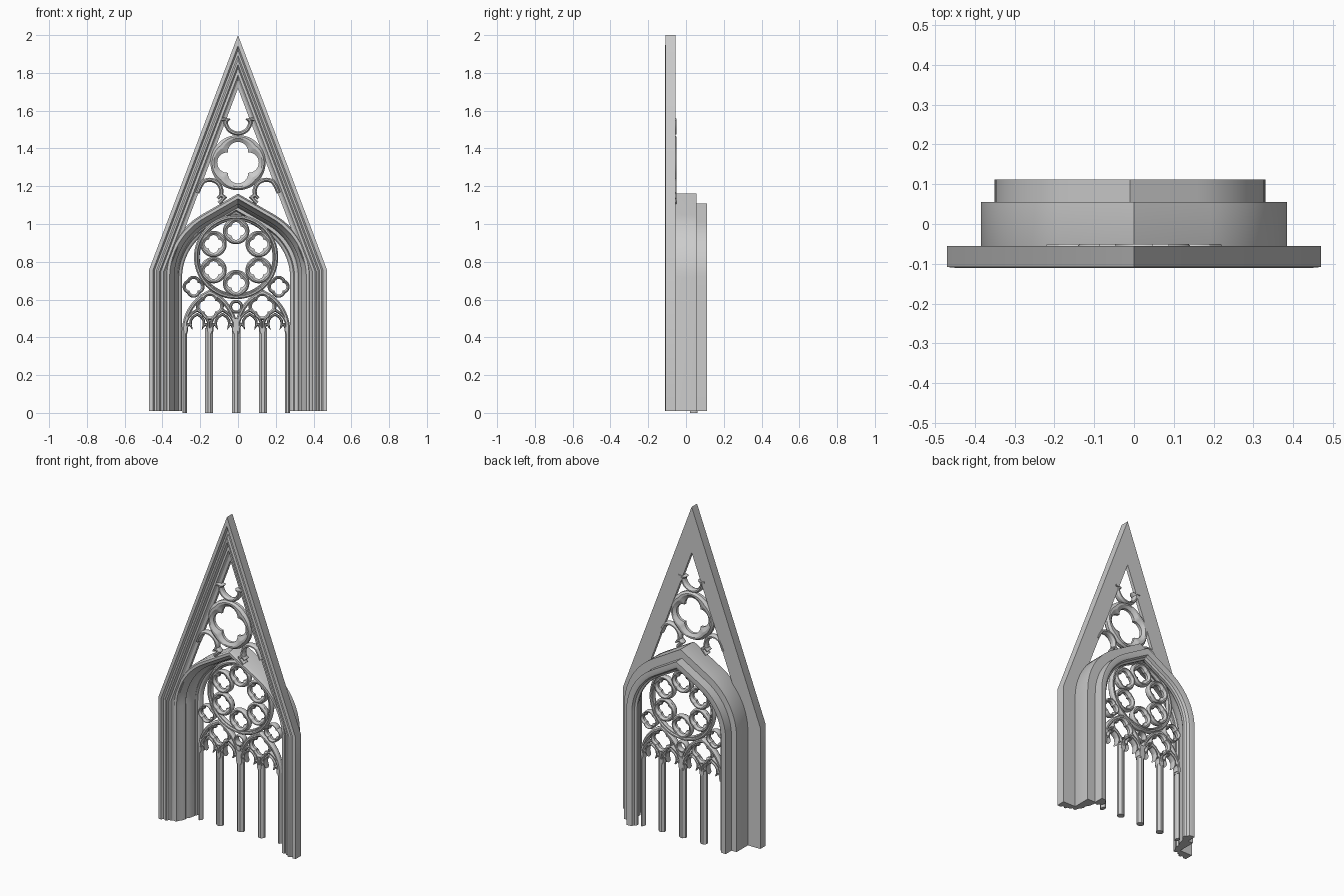
import bpy, bmesh
from math import sin, cos, pi, sqrt, radians
from mathutils import Vector

if "Cube" in bpy.data.objects:
    bpy.data.objects.remove(bpy.data.objects["Cube"])

CX = -0.01          # the inner tracery sits slightly off centre
YF, YB = 0.022, 0.062


def loft(name, rows, closed=False):
    """Skin closed sections (rows) one after another."""
    bm = bmesh.new()
    vs = [[bm.verts.new(p) for p in row] for row in rows]
    n, m = len(vs), len(vs[0])
    for i in range(n if closed else n - 1):
        a, b = vs[i], vs[(i + 1) % n]
        for j in range(m):
            k = (j + 1) % m
            bm.faces.new((a[j], a[k], b[k], b[j]))
    if not closed:
        bm.faces.new(vs[0])
        bm.faces.new(vs[-1])
    bmesh.ops.recalc_face_normals(bm, faces=bm.faces)
    me = bpy.data.meshes.new(name)
    bm.to_mesh(me)
    bm.free()
    ob = bpy.data.objects.new(name, me)
    bpy.context.collection.objects.link(ob)
    bpy.ops.object.select_all(action='DESELECT')
    ob.select_set(True)
    bpy.context.view_layer.objects.active = ob
    bpy.ops.object.shade_smooth_by_angle(angle=radians(25))
    return ob


def section(w, yf=YF, yb=YB):
    """Chamfered tracery bar section: (sideways offset, y)."""
    c = (yb - yf) * 0.32
    return [(-w, yb - c), (-w, yf + c), (-w * .35, yf), (w * .35, yf),
            (w, yf + c), (w, yb - c), (w * .35, yb), (-w * .35, yb)]


def bar(name, pts, sec, closed=False):
    """Sweep a section along a path of (x, z) points with mitred corners."""
    P = [Vector(p) for p in pts]
    n, rows = len(P), []
    for i, p in enumerate(P):
        d0 = (p - P[i - 1]) if (i or closed) else P[1] - p
        d1 = (P[(i + 1) % n] - p) if (i < n - 1 or closed) else d0
        n0 = Vector((-d0.y, d0.x)).normalized()
        n1 = Vector((-d1.y, d1.x)).normalized()
        nn = (n0 + n1).normalized()
        nn /= max(nn.dot(n0), 0.6)
        rows.append([(p.x + nn.x * o, y, p.y + nn.y * o) for o, y in sec])
    return loft(name, rows, closed)


def arc(cx, cz, r, a0, a1, n=14):
    return [(cx + r * cos(radians(a0 + (a1 - a0) * i / n)),
             cz + r * sin(radians(a0 + (a1 - a0) * i / n))) for i in range(n + 1)]


def foil_r(t, n, a, d):
    """Polar radius of n overlapping lobes, one of them pointing up."""
    f = (t - pi / 2 + pi / n) % (2 * pi / n) - pi / n
    return d * cos(f) + sqrt(max(a * a - (d * sin(f)) ** 2, 0))


def foil(name, cx, cz, R, a, d, n=4, yf=YF, yb=YB, lobed=0):
    """Ring pierced by a foil; the outside is round, or lobed by the given width."""
    c, rows, N = (yb - yf) * .3, [], 64
    for i in range(N):
        t = 2 * pi * i / N
        h = foil_r(t, n, a, d)
        o = foil_r(t, n, a + lobed, d) if lobed else R
        prof = [(o, yb - c), (o, yf + c), (o - (o - h) * .25, yf), (o - (o - h) * .5, yf),
                (h, yf + c), (h, yb - c), (o - (o - h) * .5, yb), (o - (o - h) * .25, yb)]
        rows.append([(cx + r * cos(t), y, cz + r * sin(t)) for r, y in prof])
    return loft(name, rows, True)


# Gable frame: moulded jambs rising to the steep point
gable = [(0, -.055), (0, -.108), (.02, -.11), (.028, -.098), (.038, -.098), (.046, -.107),
         (.055, -.107), (.062, -.09), (.075, -.093), (.085, -.08), (.1, -.075), (.1, -.055)]
stations = [lambda d, s=s, k=k: (s * (.47 - d), .01 if k else .76 - .183 * d)
            for s, k in ((-1, 1), (-1, 0))]
stations += [lambda d: (0, 2 - 2.821 * d)]
stations += [lambda d, k=k: (.47 - d, .01 if k else .76 - .183 * d) for k in (0, 1)]
loft("gable_frame", [[(f(d)[0], y, f(d)[1]) for d, y in gable] for f in stations])


# Arch orders: round shoulders running straight to a blunt point
def arch_order(name, prof, cx=0, cz=.716):
    rows = [[(cx - r, y, .01) for r, y in prof]]
    left = [180 - 60 * i / 14 for i in range(15)]
    for a in left:
        rows.append([(cx + r * cos(radians(a)), y, cz + r * sin(radians(a))) for r, y in prof])
    rows.append([(cx, y, cz + r / sin(radians(60))) for r, y in prof])
    rows += [[(2 * cx - x, y, z) for x, y, z in row] for row in rows[-2::-1]]
    return loft(name, rows)


arch_order("outer_arch_order", [
    (.385, .055), (.385, -.065), (.377, -.085), (.362, -.085), (.354, -.062), (.345, -.05),
    (.337, -.03), (.343, -.02), (.33, 0), (.325, .02), (.318, .055)])
arch_order("inner_arch_order", [
    (.34, .112), (.34, .05), (.322, .04), (.31, .04), (.304, .055), (.294, .06),
    (.286, .072), (.286, .085), (.298, .092), (.305, .108), (.318, .112)], CX)

# Rose: double outer ring and six pierced circles around a star-shaped opening
RZ = .825
bar("rose_outer_ring", arc(CX, RZ, .212, 0, 360, 72)[:-1], section(.011), True)
bar("rose_inner_ring", arc(CX, RZ, .2, 0, 360, 72)[:-1], section(.007, YF + .008, YB - .006), True)
for i in range(6):
    t = radians(90 + 60 * i)
    foil("rose_foil_%d" % i, CX + .138 * cos(t), RZ + .138 * sin(t), .07, .024, .023)

# Mullions standing on the ground
for i, (x, w, top) in enumerate([(-.272, .012, .45), (-.1425, .021, .45), (0, .022, .5),
                                 (.1425, .021, .45), (.272, .012, .45)]):
    bar("mullion_%d" % i, [(CX + x, 0), (CX + x, top)], section(w))
bar("centre_eyelet", arc(CX, .562, .029, 0, 360, 32)[:-1], section(.008), True)

for s in (-1, 1):
    side = "left" if s < 0 else "right"
    c = CX + s * .139
    # Pierced foils beside the rose and inside each sub-arch
    foil(side + "_corner_foil", CX + s * .225, .668, 0, .021, .02, lobed=.017)
    foil(side + "_sub_foil", c, .565, 0, .028, .027, lobed=.019)
    # Pointed sub-arch over a pair of lancets
    w, h, z0 = .135, .205, .435
    r = (w * w + h * h) / (2 * w)
    half = []
    for i in range(11):
        z = h * i / 10
        half.append((sqrt(r * r - z * z) - (r - w), z0 + z))
    path = [(c - x, z) for x, z in half] + [(c + x, z) for x, z in half[-2::-1]]
    bar(side + "_sub_arch", path, section(.012))
    # Trefoil lancet heads with cusps
    for k in (-1, 1):
        lc = c + k * .067
        lobe = [(.06, .42), (.061, .445), (.06, .48), (.048, .505), (.03, .525), (0, .545)]
        cusp = [(.056, .43), (.056, .452), (.048, .468), (.038, .468), (.028, .448),
                (.036, .468), (.034, .49), (.022, .508), (0, .522)]
        for nm, hp, wd in (("lancet", lobe, .008), ("cusps", cusp, .007)):
            path = [(lc - x, z) for x, z in hp] + [(lc + x, z) for x, z in hp[-2::-1]]
            bar("%s_%s_%d" % (side, nm, k + 1), path, section(wd))

# Gable tracery: large quatrefoil with cusped lobes in the three corners
GF, GB = -.095, -.05
foil("gable_quatrefoil", 0, 1.325, .146, .054, .056, yf=GF, yb=GB)
gs = section(.011, GF, GB)
bar("top_lobe", [(-.088, 1.555), (-.055, 1.552)] + arc(0, 1.545, .066, 180, 360)
    + [(.055, 1.552), (.088, 1.555)], gs)
for s in (-1, 1):
    pts = [(.215, 1.165), (.2, 1.2)] + arc(.15, 1.172, .062, 55, 195, 12) + [(.073, 1.14), (.1, 1.11)]
    bar("%s_lobe" % ("left" if s < 0 else "right"), [(s * x, z) for x, z in pts], gs)
    bar("%s_lobe_cusp" % ("left" if s < 0 else "right"),
        [(s * .088, 1.155), (s * .108, 1.135)], section(.008, GF, GB))
